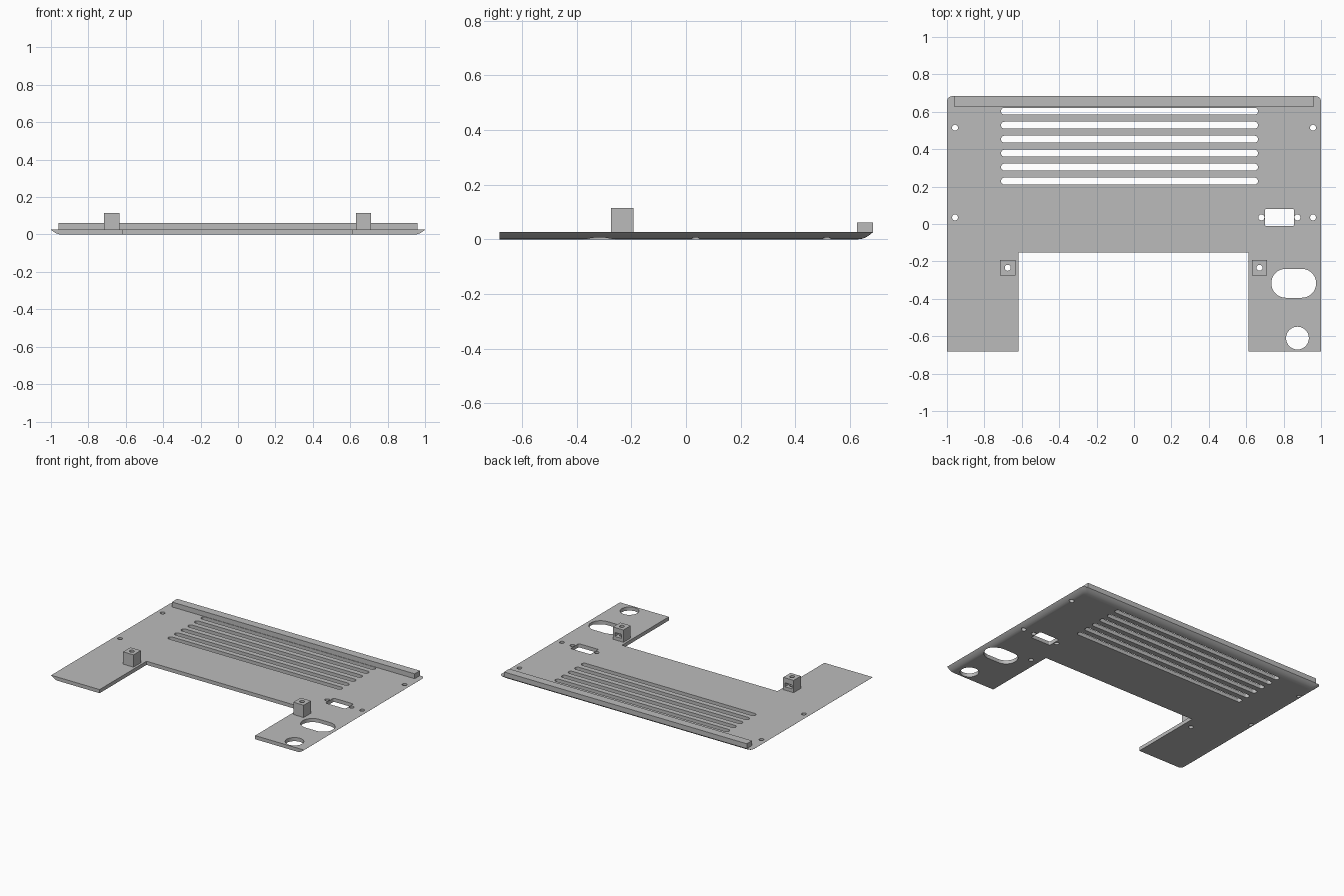
import bpy
import bmesh
from math import cos, sin, pi, radians

cube = bpy.data.objects.get("Cube")
if cube:
    bpy.data.objects.remove(cube, do_unlink=True)

grey = bpy.data.materials.new("light grey")
grey.use_nodes = True
GREY = (0.5, 0.5, 0.5, 1)
grey.diffuse_color = GREY
grey.node_tree.nodes["Principled BSDF"].inputs["Base Color"].default_value = GREY

TOP = 0.026       # top of the plate
FRONT, BACK = -0.682, 0.684


def loft(name, rings):
    """Closed solid skinned through rings of equal point count."""
    bm = bmesh.new()
    loops = [[bm.verts.new(p) for p in ring] for ring in rings]
    n = len(loops[0])
    for low, high in zip(loops, loops[1:]):
        for i in range(n):
            j = (i + 1) % n
            bm.faces.new((low[i], low[j], high[j], high[i]))
    bm.faces.new(loops[0][::-1])
    bm.faces.new(loops[-1])
    bmesh.ops.remove_doubles(bm, verts=bm.verts, dist=1e-5)
    bmesh.ops.recalc_face_normals(bm, faces=bm.faces)
    mesh = bpy.data.meshes.new(name)
    bm.to_mesh(mesh)
    bm.free()
    mesh.materials.append(grey)
    obj = bpy.data.objects.new(name, mesh)
    bpy.context.collection.objects.link(obj)
    return obj


def arc(x, y, r, start, end, steps):
    angles = [radians(start + (end - start) * i / steps) for i in range(steps + 1)]
    return [(x + r * cos(a), y + r * sin(a)) for a in angles]


def rounded(name, x, y, hx, hy, r, z0=-0.1, z1=0.3):
    """Upright prism with a rounded-rectangle outline."""
    ix, iy = hx - r, hy - r
    pts = []
    for k, (sx, sy) in enumerate([(1, 1), (-1, 1), (-1, -1), (1, -1)]):
        pts += arc(x + sx * ix, y + sy * iy, r, 90 * k, 90 * k + 90, 8)
    return loft(name, [[(px, py, z) for px, py in pts] for z in (z0, z1)])


def box(name, x0, x1, y0, y1, z0, z1):
    pts = [(x0, y0), (x1, y0), (x1, y1), (x0, y1)]
    return loft(name, [[(px, py, z) for px, py in pts] for z in (z0, z1)])


def cut(target, cutters):
    """Subtract every cutter, then delete it."""
    bpy.context.view_layer.objects.active = target
    for cutter in cutters:
        cutter.hide_render = True
        mod = target.modifiers.new("cut", 'BOOLEAN')
        mod.operation = 'DIFFERENCE'
        mod.solver = 'EXACT'
        mod.object = cutter
        bpy.ops.object.modifier_apply(modifier=mod.name)
        bpy.data.objects.remove(cutter, do_unlink=True)


def smooth(obj):
    bpy.ops.object.select_all(action='DESELECT')
    obj.select_set(True)
    bpy.context.view_layer.objects.active = obj
    bpy.ops.object.shade_smooth_by_angle(angle=radians(30))
    mod = obj.modifiers.new("flat face normals", 'WEIGHTED_NORMAL')
    mod.keep_sharp = True


def plate_ring(inset, z):
    """Plate outline, drawn in at the sides and back but not the front."""
    x, y, r = 1 - inset, BACK - inset, 0.028
    pts = [(-x, FRONT), (x, FRONT)]
    pts += arc(x - r, y - r, r, 0, 90, 4) + arc(r - x, y - r, r, 90, 180, 4)
    return [(px, py, z) for px, py in pts]


# Plate with a curved underside edge
STEPS = 8
plate = loft("plate", [plate_ring(0.055 * (1 - i / STEPS), TOP * (i / STEPS) ** 2)
                       for i in range(STEPS + 1)])

# Front notch and vent slots
cutters = [box("notch", -0.617, 0.613, -1, -0.152, -0.1, 0.3)]
for i in range(6):
    cutters.append(rounded("vent_slot", -0.024, 0.603 - 0.0747 * i, 0.687, 0.0185, 0.0185))

# Connector window, oval opening and round opening
cutters.append(rounded("connector_window", 0.778, 0.035, 0.078, 0.046, 0.008))
cutters.append(rounded("oval_opening", 0.854, -0.317, 0.12, 0.0775, 0.0775))
cutters.append(rounded("round_opening", 0.874, -0.61, 0.061, 0.061, 0.061))

# Screw holes
POSTS = {"right_post": -0.675, "left_post": 0.671}
POST_Y = -0.234
holes = [(sx * 0.957, y) for sx in (-1, 1) for y in (0.515, 0.035)]
holes += [(0.681, 0.035), (0.874, 0.035)]
holes += [(x, POST_Y) for x in POSTS.values()]
for x, y in holes:
    cutters.append(rounded("screw_hole", x, y, 0.016, 0.016, 0.016))
cut(plate, cutters)
smooth(plate)

# Raised lip along the back
box("back_lip", -0.96, 0.96, 0.625, BACK, TOP, 0.061)

# Mounting posts with a screw hole and a nut pocket in the back face
for name, x in POSTS.items():
    post = box(name, x - 0.041, x + 0.041, POST_Y - 0.041, POST_Y + 0.041, TOP, 0.114)
    cut(post, [
        rounded("post_hole", x, POST_Y, 0.016, 0.016, 0.016),
        box("nut_pocket", x - 0.027, x + 0.027, POST_Y - 0.024, POST_Y + 0.1, 0.05, 0.078),
    ])
    smooth(post)
